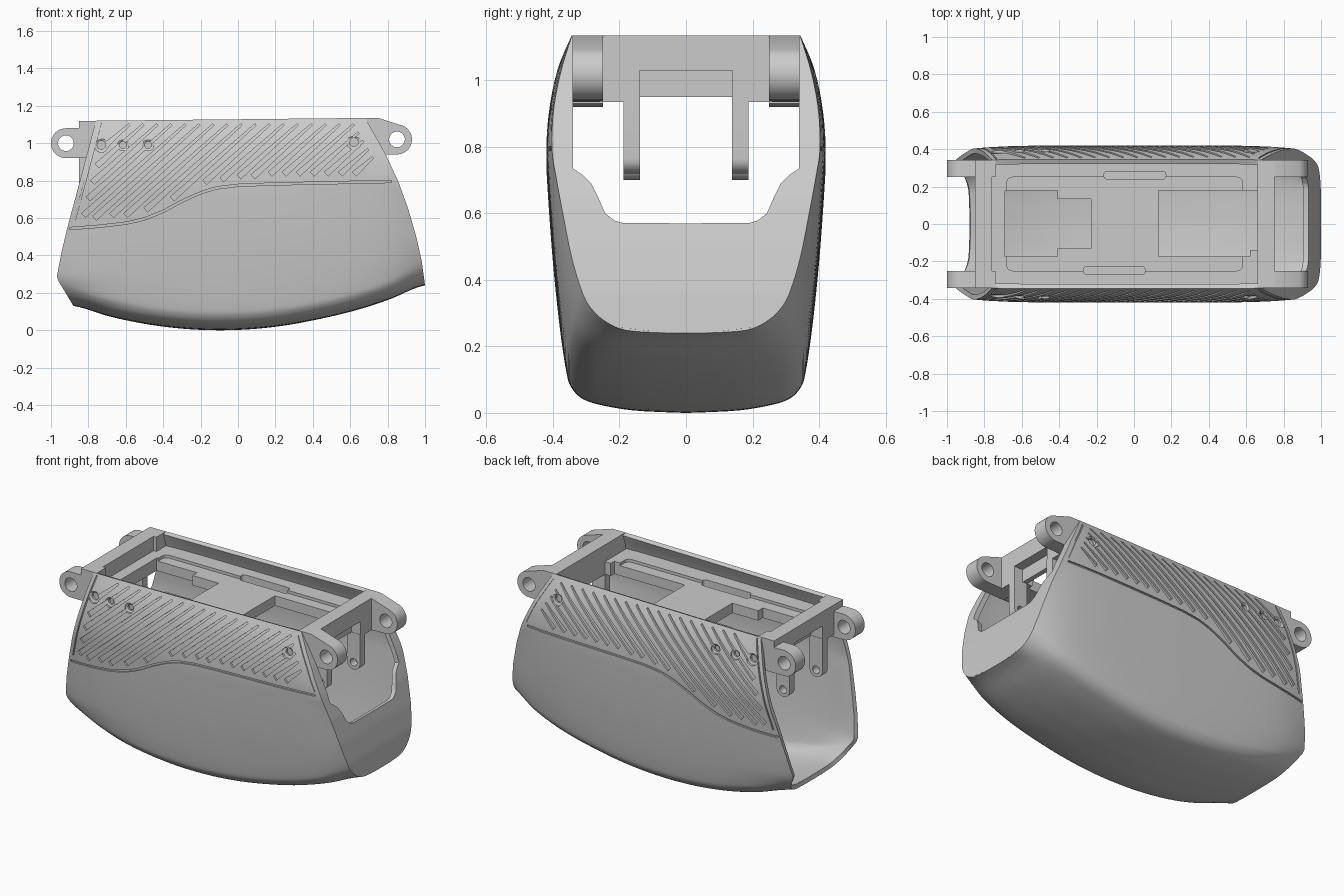
import bpy, bmesh, math
from mathutils import Vector
from mathutils.bvhtree import BVHTree

if "Cube" in bpy.data.objects:
    bpy.data.objects.remove(bpy.data.objects["Cube"])


def lerp_table(pts, x):
    for (a, b), (c, d) in zip(pts, pts[1:]):
        if x <= c:
            return b + (d - b) * max(0, (x - a)) / (c - a)
    return pts[-1][1]


def spline(pts, s):
    # Catmull-Rom through pts, s in 0..1
    n = len(pts) - 1
    i = min(int(s * n), n - 1)
    t = s * n - i
    P = [Vector(pts[min(max(i + k, 0), n)]) for k in (-1, 0, 1, 2)]
    return 0.5 * (2 * P[1] + (P[2] - P[0]) * t + (2 * P[0] - 5 * P[1] + 4 * P[2] - P[3]) * t * t
                  + (3 * P[1] - P[0] - 3 * P[2] + P[3]) * t ** 3)


def make(name, bm, recalc=True):
    if recalc:
        bmesh.ops.recalc_face_normals(bm, faces=bm.faces)
    me = bpy.data.meshes.new(name)
    bm.to_mesh(me)
    bm.free()
    ob = bpy.data.objects.new(name, me)
    bpy.context.collection.objects.link(ob)
    return ob


def apply_mod(ob, kind, **kw):
    m = ob.modifiers.new("m", kind)
    for k, v in kw.items():
        setattr(m, k, v)
    bpy.context.view_layer.objects.active = ob
    bpy.ops.object.modifier_apply(modifier=m.name)


def cut(ob, cutter):
    cutter.hide_render = True
    apply_mod(ob, 'BOOLEAN', operation='DIFFERENCE', solver='EXACT', object=cutter)
    bpy.data.objects.remove(cutter)


def prism(name, pts, axis, a, b):
    # extrude a 2D outline along y (pts are x,z) or z (pts are x,y)
    bm = bmesh.new()
    put = (lambda p, h: (p[0], h, p[1])) if axis == 'y' else (lambda p, h: (p[0], p[1], h))
    lo = [bm.verts.new(put(p, a)) for p in pts]
    hi = [bm.verts.new(put(p, b)) for p in pts]
    bm.faces.new(lo)
    bm.faces.new(hi[::-1])
    for i in range(len(pts)):
        j = (i + 1) % len(pts)
        bm.faces.new((lo[i], lo[j], hi[j], hi[i]))
    return make(name, bm)


def arc(cx, cy, r, a0, a1, n=16):
    return [(cx + r * math.cos(math.radians(a0 + (a1 - a0) * i / n)),
             cy + r * math.sin(math.radians(a0 + (a1 - a0) * i / n))) for i in range(n + 1)]


def rrect(x0, x1, y0, y1, r):
    return (arc(x1 - r, y1 - r, r, 0, 90, 5) + arc(x0 + r, y1 - r, r, 90, 180, 5)
            + arc(x0 + r, y0 + r, r, 180, 270, 5) + arc(x1 - r, y0 + r, r, 270, 360, 5))


# Profiles: end lines x(z), belly z(x), half cross-sections (y, height fraction)
XL = [(.13, -.88), (.28, -.97), (.42, -.943), (.55, -.912), (.8, -.845), (1.12, -.76)]
XR = [(.24, 1.0), (.37, .982), (.5, .953), (.65, .91), (.8, .855), (.95, .785), (1.135, .68)]
BELLY = [(.13,), (.075,), (.035,), (.01,), (.0,), (.005,), (.025,), (.06,), (.105,), (.165,), (.24,)]
MID = [(0, 0), (.15, .006), (.25, .02), (.31, .037), (.345, .068), (.36, .11), (.38, .23),
       (.4, .4), (.415, .58), (.42, .69), (.41, .8), (.385, .91), (.345, 1)]
END = [(0, 0), (.1, .002), (.19, .012), (.25, .045), (.29, .09), (.315, .146), (.345, .26),
       (.37, .4), (.39, .52), (.403, .62), (.398, .75), (.376, .88), (.343, 1)]
SEAM = [(-.95, .54), (-.75, .555), (-.6, .572), (-.5, .595), (-.4, .635), (-.3, .69), (-.2, .735),
        (-.12, .76), (0, .775), (.2, .782), (.9, .797)]
NU, NV = 56, 44


def section(u, s):
    b = abs(2 * u - 1) ** 6
    y, t = spline(MID, s).lerp(spline(END, s), b)
    z0 = spline([(p[0], 0) for p in BELLY], u)[0]
    z = z0 + t * (1.12 + .015 * u - z0)
    xl, xr = lerp_table(XL, z), lerp_table(XR, z)
    return Vector((xl + (xr - xl) * u, y, z))


# Main shell, open at top and ends
bm = bmesh.new()
grid = []
for i in range(NU + 1):
    half = [section(i / NU, j / NV) for j in range(NV + 1)]
    ring = half[::-1] + [Vector((p.x, -p.y, p.z)) for p in half[1:]]
    grid.append([bm.verts.new(p) for p in ring])
for i in range(NU):
    for j in range(2 * NV):
        bm.faces.new((grid[i][j], grid[i + 1][j], grid[i + 1][j + 1], grid[i][j + 1]))
bm.normal_update()
tree = BVHTree.FromBMesh(bm)
shell = make("body_shell", bm, False)
apply_mod(shell, 'SOLIDIFY', thickness=.027, offset=-1)


def surf(x, z):
    hit = tree.ray_cast(Vector((x, -1, z)), Vector((0, 1, 0)))[0]
    return -hit.y if hit else None


def strip(bm, path, width, depth):
    # groove cutter that follows the curved side, both sides
    pts = []
    for i, p in enumerate(path):
        a, b = Vector(path[max(i - 1, 0)]), Vector(path[min(i + 1, len(path) - 1)])
        d = (b - a).normalized()
        w = width(i / (len(path) - 1)) / 2
        q = [(p[0] - d.y * w * k, p[1] + d.x * w * k) for k in (1, -1)]
        ys = [surf(*c) for c in q]
        if None not in ys:
            pts.append((q, ys))
    for sgn in (-1, 1):
        rows = []
        for q, ys in pts:
            rows.append([bm.verts.new((q[k][0], sgn * (ys[k] + o), q[k][1]))
                         for k, o in ((0, .02), (1, .02), (1, -depth), (0, -depth))])
        for r, s in zip(rows, rows[1:]):
            for k in range(4):
                bm.faces.new((r[k], r[(k + 1) % 4], s[(k + 1) % 4], s[k]))
        if len(rows) > 1:
            bm.faces.new(rows[0])
            bm.faces.new(rows[-1][::-1])


# Diagonal grip grooves
bm = bmesh.new()
for k in range(34):
    path = []
    for i in range(37):
        z = .57 + .53 * i / 36
        x = -1.25 + .075 * k + 1.12 * (z - .57)
        if z > lerp_table(SEAM, x) + .04 and lerp_table(XL, z) + .06 < x < lerp_table(XR, z) - .06:
            path.append((x, z))
    if len(path) > 4:
        strip(bm, path, lambda t: .03 - .02 * t, .012)
cut(shell, make("groove_cutter", bm))

# Seam line and end trim lines
bm = bmesh.new()
strip(bm, [(-.9 + 1.72 * i / 50, lerp_table(SEAM, -.9 + 1.72 * i / 50)) for i in range(51)], lambda t: .012, .01)
for tab, off, z0 in ((XL, .028, .585), (XR, -.028, .82)):
    zs = [z0 + (1.11 - z0) * i / 14 for i in range(15)]
    strip(bm, [(lerp_table(tab, z) + off, z) for z in zs], lambda t: .008, .008)
cut(shell, make("seam_cutter", bm))

# Stepped screw holes through the sides
bm = bmesh.new()
for x, z, r in ((-.73, .99, .038), (-.615, .99, .03), (-.48, .99, .03), (.62, 1.005, .038)):
    y = surf(x, z)
    for sgn in (-1, 1):
        rings = []
        for rr, yy in ((r, y + .04), (r, y - .006), (r * .6, y - .012), (r * .6, y - .06)):
            rings.append([bm.verts.new((px, sgn * yy, pz)) for px, pz in arc(x, z, rr, 0, 360, 20)[:-1]])
        for a, b in zip(rings, rings[1:]):
            for i in range(20):
                bm.faces.new((a[i], a[(i + 1) % 20], b[(i + 1) % 20], b[i]))
        bm.faces.new(rings[0])
        bm.faces.new(rings[-1][::-1])
cut(shell, make("screw_cutter", bm))

# Right end wall with a stepped, rounded opening
OPEN = [(.57, 0), (.571, .19), (.578, .215), (.6, .243), (.65, .265), (.69, .285), (.715, .31), (.735, .34), (1.14, .34)]
rim = [(p.z, p.y) for p in (section(1, j / 60) for j in range(61))]
bm = bmesh.new()
levels = sorted([.2405 + .8945 * i / 50 for i in range(51)] + [p[0] for p in OPEN[:8]])
for z0, z1 in zip(levels, levels[1:]):
    for s in (1, -1):
        q = []
        for z, inner in ((z0, 1), (z0, 0), (z1, 0), (z1, 1)):
            w = lerp_table(rim, z)
            q.append(bm.verts.new((lerp_table(XR, z), s * (min(lerp_table(OPEN, z), w - .003) if inner else w), z)))
        bm.faces.new(q[::s])
bmesh.ops.remove_doubles(bm, verts=bm.verts, dist=.0002)
apply_mod(make("end_wall", bm, False), 'SOLIDIFY', thickness=.03, offset=-1)

# Recessed top plate with tray, two openings and two slots
plate = prism("top_plate", [(-.77, -.358), (.69, -.358), (.69, .358), (-.77, .358)], 'z', .95, 1.03)
cut(plate, prism("c", rrect(-.68, .58, -.25, .25, .03), 'z', 1.012, 1.1))
cut(plate, prism("c", [(-.69, -.175), (-.41, -.175), (-.41, -.13), (-.23, -.13), (-.23, .135), (-.41, .135),
                       (-.41, .18), (-.69, .18)], 'z', .9, 1.1))
cut(plate, prism("c", [(.13, -.175), (.62, -.175), (.62, -.14), (.66, -.14), (.66, .18), (.13, .18)], 'z', .9, 1.1))
for x0, y0 in ((-.16, .24), (-.27, -.27)):
    cut(plate, prism("c", rrect(x0, x0 + .33, y0, y0 + .042, .018), 'z', .985, 1.1))

# Cross beams, hinge lugs and hanging legs at both ends
LEFT = [(-.74, .93), (-.74, 1.12), (-.85, 1.12), (-.85, 1.08)] + arc(-.92, 1.0, .08, 90, 270) + [(-.8, .92)]
RIGHT = [(.66, .935), (.66, 1.135), (.75, 1.135)] + arc(.85, 1.02, .08, 65, -90)
for side, x0, x1, top, prof, hx, hz, low in (("left", -.85, -.76, 1.12, LEFT, -.92, 1.0, .70),
                                             ("right", .66, .75, 1.135, RIGHT, .85, 1.02, .72)):
    prism(side + "_beam", [(x0, 1.03), (x1, 1.03), (x1, top), (x0, top)], 'y', -.335, .335)
    cx, r = (x0 + x1) / 2, (x1 - x0) / 2
    for s, tag in ((-1, "front"), (1, "back")):
        lug = prism(f"{side}_lug_{tag}", prof, 'y', s * .25, s * .342)
        cut(lug, prism("c", arc(hx, hz, .042, 0, 360, 28)[:-1], 'y', s * .2, s * .4))
        prism(f"{side}_post_{tag}", [(x0, .935), (x1, .935), (x1, 1.04), (x0, 1.04)], 'y', s * .14, s * .26)
        leg = prism(f"{side}_leg_{tag}", [(x1, .95), (x0, .95)] + arc(cx, low + r, r, 180, 360), 'y', s * .138, s * .188)
        cut(leg, prism("c", arc(cx, low + r, .024, 0, 360, 20)[:-1], 'y', s * .1, s * .25))

# Smooth shading with sharp edges kept
for ob in bpy.context.scene.objects:
    ob.select_set(True)
bpy.context.view_layer.objects.active = shell
bpy.ops.object.shade_smooth_by_angle(angle=math.radians(28))
